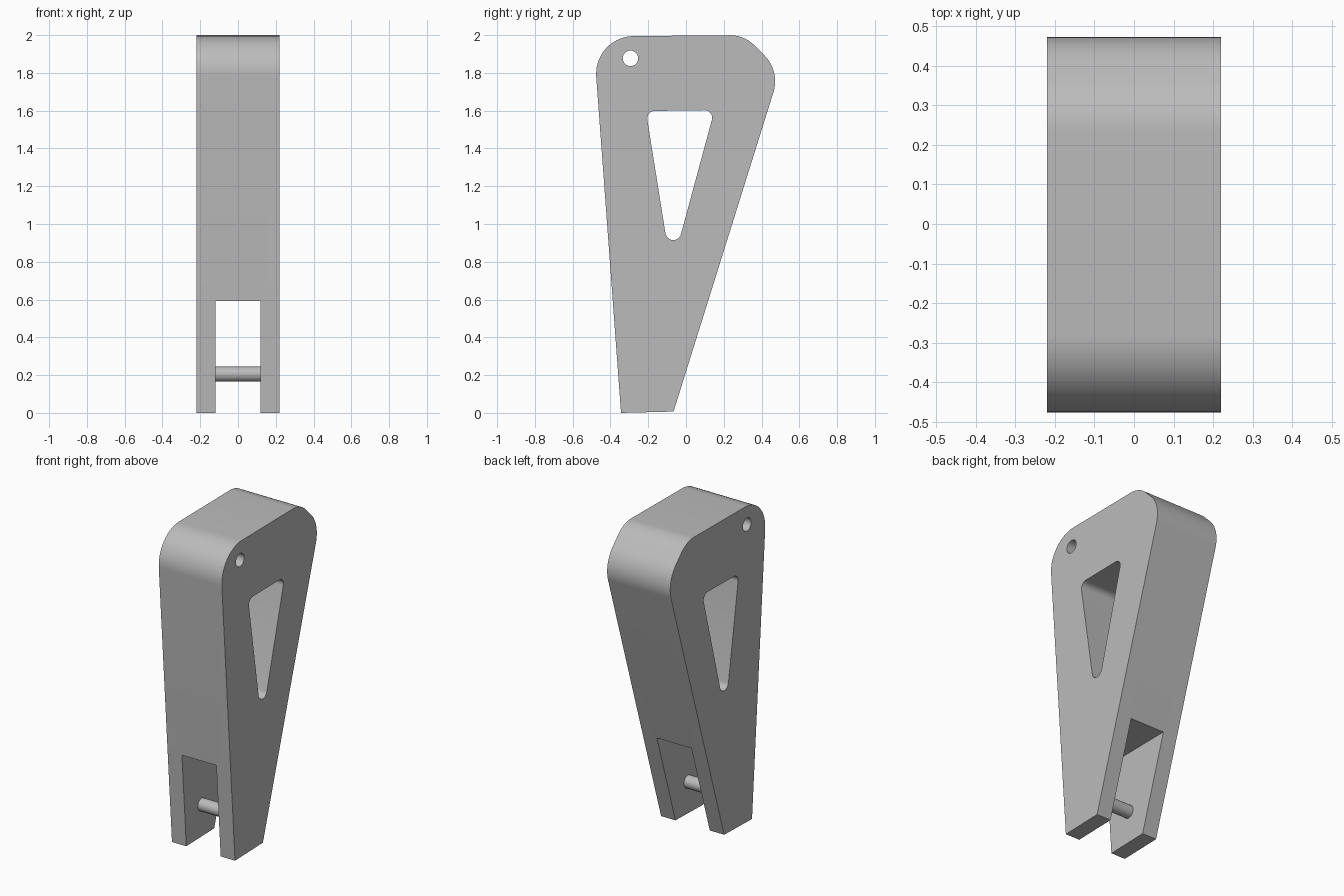
import bpy
import bmesh
import math
from mathutils import Vector

default = bpy.data.objects.get("Cube")
if default:
    bpy.data.objects.remove(default, do_unlink=True)

HALF_WIDTH = 0.22

grey = bpy.data.materials.new("plain grey")
grey.use_nodes = True
colour = (0.5, 0.5, 0.5, 1)
grey.diffuse_color = colour
grey.node_tree.nodes["Principled BSDF"].inputs["Base Color"].default_value = colour


def rounded(corners, steps=14):
    """Outline in (y, z) from (y, z, radius) corners, with tangent arcs."""
    points = []
    for i, (y, z, radius) in enumerate(corners):
        p = Vector((y, z))
        if radius == 0:
            points.append(p)
            continue
        a = (Vector(corners[i - 1][:2]) - p).normalized()
        b = (Vector(corners[(i + 1) % len(corners)][:2]) - p).normalized()
        half = a.angle(b) / 2
        centre = p + (a + b).normalized() * radius / math.sin(half)
        start = p + a * radius / math.tan(half) - centre
        end = p + b * radius / math.tan(half) - centre
        sweep = math.pi - 2 * half
        for k in range(steps + 1):
            t = k / steps
            points.append(centre + (start * math.sin((1 - t) * sweep)
                                    + end * math.sin(t * sweep)) / math.sin(sweep))
    return points


def extrude(name, outline, half_width):
    """Prism along x from a (y, z) outline."""
    bm = bmesh.new()
    face = bm.faces.new([bm.verts.new((-half_width, y, z)) for y, z in outline])
    grown = bmesh.ops.extrude_face_region(bm, geom=[face])
    verts = [v for v in grown["geom"] if isinstance(v, bmesh.types.BMVert)]
    bmesh.ops.translate(bm, verts=verts, vec=(2 * half_width, 0, 0))
    bmesh.ops.recalc_face_normals(bm, faces=bm.faces)
    mesh = bpy.data.meshes.new(name)
    bm.to_mesh(mesh)
    bm.free()
    mesh.materials.append(grey)
    obj = bpy.data.objects.new(name, mesh)
    bpy.context.collection.objects.link(obj)
    return obj


def circle(y, z, radius, sides=32):
    return [(y + radius * math.cos(math.tau * i / sides),
             z + radius * math.sin(math.tau * i / sides)) for i in range(sides)]


def activate(obj):
    bpy.ops.object.select_all(action="DESELECT")
    obj.select_set(True)
    bpy.context.view_layer.objects.active = obj


def cut(obj, cutter):
    mod = obj.modifiers.new("cut", "BOOLEAN")
    mod.operation = "DIFFERENCE"
    mod.solver = "EXACT"
    mod.object = cutter
    activate(obj)
    bpy.ops.object.modifier_apply(modifier=mod.name)
    bpy.data.objects.remove(cutter, do_unlink=True)


# Tapered body with rounded upper corners
body = extrude("body", rounded([
    (-0.344, 0, 0), (-0.066, 0.007, 0), (0.498, 1.81, 0.195),
    (0.308, 2.0, 0.18), (-0.491, 1.993, 0.2)]), HALF_WIDTH)

# Triangular window, small round hole, and slot between the legs
cut(body, extrude("window_cutter", rounded([
    (-0.212, 1.598, 0.04), (-0.078, 0.757, 0.042), (0.151, 1.603, 0.04)]), 0.4))
cut(body, extrude("hole_cutter", circle(-0.294, 1.877, 0.041), 0.4))
cut(body, extrude("slot_cutter", [
    (-0.8, -0.2), (0.8, -0.2), (0.8, 0.603), (-0.8, 0.587)], 0.12))

# Cross pin between the legs
pin = extrude("cross_pin", circle(-0.19, 0.205, 0.04), 0.13)

for obj in (body, pin):
    activate(obj)
    bpy.ops.object.shade_smooth_by_angle(angle=math.radians(30))
